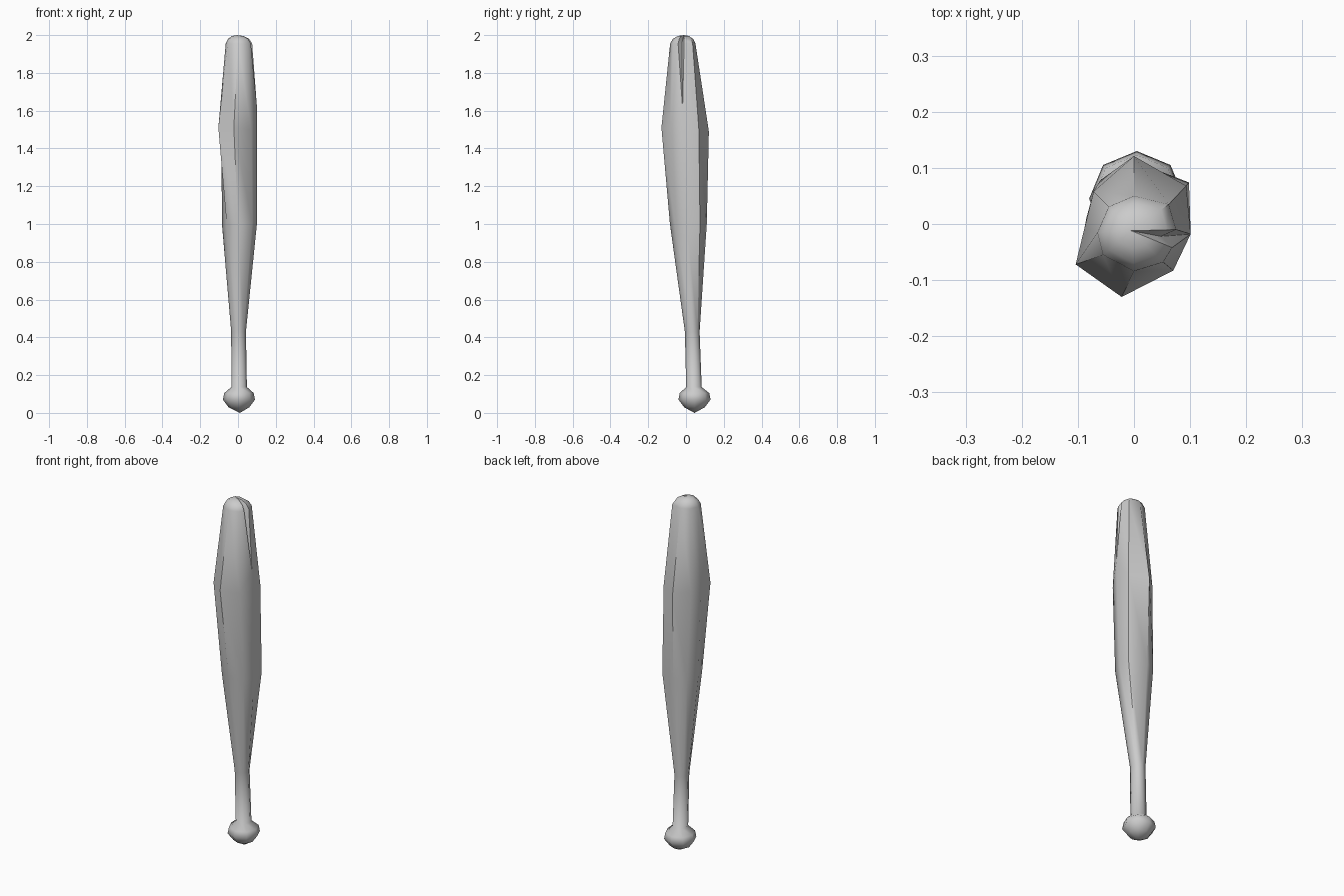
import bpy, bmesh, math

if "Cube" in bpy.data.objects:
    bpy.data.objects.remove(bpy.data.objects["Cube"])

# column angles; three columns share the right side so that a crack can open there
ANGLES = [90, 45, 0, 0, 0, -45, -90, -135, 180, 135]


def octagon(z, cx, cy, r):
    return [(cx + r * math.cos(math.radians(a)), cy + r * math.sin(math.radians(a)), z)
            for a in ANGLES]


def shrink(ring, centre, f, z):
    return [(centre[0] + (x - centre[0]) * f, centre[1] + (y - centre[1]) * f, z)
            for x, y, _ in ring]


# knob and grip
rings = [octagon(*p) for p in [
    (0.03, 0.005, 0.045, 0.055), (0.07, 0.005, 0.045, 0.085),
    (0.105, 0.005, 0.045, 0.078), (0.137, 0.006, 0.042, 0.041),
    (0.43, 0.003, 0.033, 0.039)]]

# lower barrel
low = [(0.005, 0.11), (0.098, 0.074), (0.10, 0.005), (0.075, -0.058), (0, -0.085),
       (-0.06, -0.06), (-0.085, 0.01), (-0.06, 0.078)]
# widest, unevenly hewn part of the barrel
wide = [(0, 0.121, 1.49), (0.093, 0.068, 1.5), (0.101, -0.018, 1.61), (0.07, -0.083, 1.5),
        (-0.022, -0.13, 1.51), (-0.104, -0.072, 1.51), (-0.088, -0.006, 1.5),
        (-0.072, 0.058, 1.5)]


def spread(ring):
    return ring[:2] + [ring[2]] * 3 + ring[3:]


rings.append(spread([(x, y, 1.0) for x, y in low]))
rings.append(spread(wide))

# tip with the open crack
tip = [(0, 0.05), (0.062, 0.035), (0.075, -0.01), (0.048, -0.022), (0.068, -0.042),
       (0.052, -0.068), (0, -0.084), (-0.055, -0.055), (-0.065, -0.015), (-0.045, 0.031)]
tip = [(x, y, 1.955) for x, y in tip]
rings.append(tip)
centre = (-0.005, -0.012)
for f, z in [(0.8, 1.98), (0.45, 1.995)]:
    ring = shrink(tip, centre, f, z)
    x, y, _ = ring[3]
    ring[3] = (x, y, z - 0.015)
    rings.append(ring)

# skin the rings and close both ends
bm = bmesh.new()
loops = [[bm.verts.new(p) for p in ring] for ring in rings]
n = len(ANGLES)
for a, b in zip(loops, loops[1:]):
    for i in range(n):
        j = (i + 1) % n
        bm.faces.new((a[i], a[j], b[j], b[i]))
for loop, p in ((loops[0], (0.01, 0.045, 0)), (loops[-1], (*centre, 2.0))):
    apex = bm.verts.new(p)
    for i in range(n):
        bm.faces.new((loop[i], loop[(i + 1) % n], apex))
bmesh.ops.remove_doubles(bm, verts=bm.verts, dist=0.0005)
bmesh.ops.recalc_face_normals(bm, faces=bm.faces)

mesh = bpy.data.meshes.new("wooden_club")
bm.to_mesh(mesh)
bm.free()
club = bpy.data.objects.new("wooden_club", mesh)
bpy.context.collection.objects.link(club)
bpy.context.view_layer.objects.active = club
club.select_set(True)
bpy.ops.object.shade_smooth_by_angle(angle=math.radians(50))
